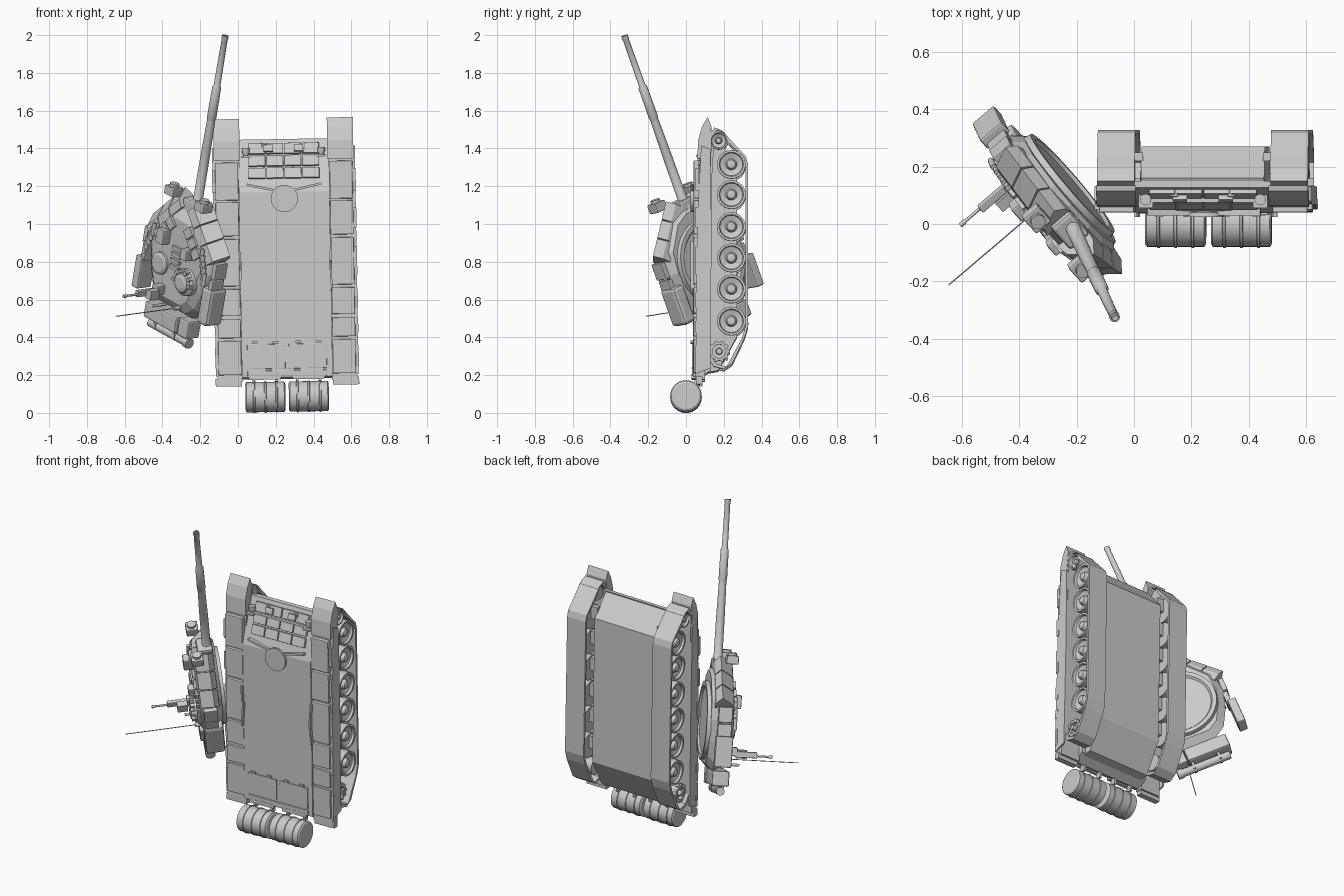
import bpy, bmesh, math
from mathutils import Matrix, Vector

if "Cube" in bpy.data.objects:
    bpy.data.objects.remove(bpy.data.objects["Cube"])

# frames: hull (x across, y belly-ward, z nose-up) and detached turret (x right, y forward, z up)
H = Matrix.Translation((.25, 0, .85)) @ Matrix.Rotation(math.radians(-1), 4, 'Y') @ Matrix.Translation((0, 0, -.85))
F = Vector((.155, -.33, .93)).normalized()
U = Vector((-.75, -.64, -.1))
U = (U - F * F.dot(U)).normalized()
R = F.cross(U)
T = Matrix((R, F, U)).transposed().to_4x4()
T.translation = (-.231, .129, .806)
MX = Matrix.Scale(-1, 4, (1, 0, 0))
AX = {'X': Matrix.Rotation(math.pi / 2, 4, 'Y'), 'Y': Matrix.Rotation(-math.pi / 2, 4, 'X'), 'Z': Matrix()}


def finish(name, bm, M):
    bm.transform(M)
    bmesh.ops.recalc_face_normals(bm, faces=bm.faces)
    me = bpy.data.meshes.new(name)
    bm.to_mesh(me)
    bm.free()
    ob = bpy.data.objects.new(name, me)
    bpy.context.collection.objects.link(ob)
    return ob


def box(name, c, s, M, rot=None, bevel=0):
    bm = bmesh.new()
    bmesh.ops.create_cube(bm, size=1, matrix=Matrix.Diagonal((*s, 1)))
    if bevel:
        bmesh.ops.bevel(bm, geom=bm.edges[:], offset=bevel, segments=2, profile=.5, affect='EDGES')
    return finish(name, bm, M @ Matrix.Translation(c) @ (rot or Matrix()))


def prism(name, prof, x0, x1, M):
    """Extrude a (y, z) outline along x."""
    bm = bmesh.new()
    a, b = [[bm.verts.new((x, y, z)) for y, z in prof] for x in (x0, x1)]
    bm.faces.new(a)
    bm.faces.new(b)
    for i in range(len(prof)):
        j = (i + 1) % len(prof)
        bm.faces.new((a[i], a[j], b[j], b[i]))
    return finish(name, bm, M)


def lathe(name, prof, c, axis, M, n=24):
    """Revolve (radius, height) pairs round an axis; ends are capped."""
    bm = bmesh.new()
    rings = [[bm.verts.new((r * math.cos(k * math.tau / n), r * math.sin(k * math.tau / n), h))
              for k in range(n)] for r, h in prof]
    for a, b, p, q in zip(rings, rings[1:], prof, prof[1:]):
        for i in range(n):
            f = bm.faces.new((a[i], a[i - 1], b[i - 1], b[i]))
            f.smooth = abs(p[1] - q[1]) > abs(p[0] - q[0])
    bm.faces.new(rings[0])
    bm.faces.new(rings[-1])
    return finish(name, bm, M @ Matrix.Translation(c) @ AX[axis])


def cyl(name, r, l, c, axis, M, n=16):
    return lathe(name, [(r, -l / 2), (r, l / 2)], c, axis, M, n)


# hull body: lower tub plus upper slab with glacis
prism("hull_tub", [(.05, .2), (.05, 1.2), (.14, 1.44), (.16, 1.45), (.27, 1.32), (.27, .4), (.17, .22)], -.215, .215, H)
prism("hull_deck", [(.037, .19), (.04, 1.17), (.128, 1.45), (.15, 1.45), (.135, 1.2), (.13, .22), (.07, .18)], -.24, .24, H)

# running gear and fenders on both sides
track = [(.12, 1.46), (.15, 1.505), (.19, 1.49), (.235, 1.44), (.318, 1.35), (.328, 1.31),
         (.328, .45), (.31, .39), (.245, .255), (.2, .225), (.145, .24), (.115, .29)]
mid = Vector((.215, .86))


def track_loop(M):
    bm = bmesh.new()
    loops = []
    for d in (0, .014):
        for x in (.237, .368):
            pts = []
            for y, z in track:
                k = Vector((y, z)) - mid
                pts.append(bm.verts.new((x, y - math.copysign(min(d, abs(k.x)), k.x),
                                         z - (math.copysign(d, k.y) if abs(k.y) > .5 else 0))))
            loops.append(pts)
    o0, o1, i0, i1 = loops
    for a, b in ((o0, o1), (o1, i1), (i1, i0), (i0, o0)):
        for i in range(len(track)):
            bm.faces.new((a[i - 1], a[i], b[i], b[i - 1]))
    finish("track", bm, M)


wheel = [(.03, -.05), (.06, -.05), (.076, -.05), (.076, .05), (.064, .05), (.06, .036), (.03, .026),
         (.022, .046), (.012, .05)]
for side, M in (("right", H), ("left", H @ MX)):
    track_loop(M)
    for z in (.48, .65, .815, .98, 1.15, 1.31):
        lathe(side + "_road_wheel", wheel, (.305, .24, z), 'X', M)
        box(side + "_suspension_arm", (.235, .235, z + .03), (.05, .03, .08), M)
    lathe(side + "_idler", [(r * .62, h) for r, h in wheel], (.305, .173, 1.435), 'X', M)
    lathe(side + "_sprocket", [(.04, -.05), (.05, -.05), (.05, .04), (.036, .04), (.036, .02), (.018, .02), (.015, .05)],
          (.305, .175, .32), 'X', M)
    for k in range(10):
        a = k * math.tau / 10
        box(side + "_sprocket_tooth", (.335, .175 + .05 * math.cos(a), .32 + .05 * math.sin(a)), (.02, .014, .014), M,
            Matrix.Rotation(a, 4, 'X'))
    # fender with mudguards and raised stowage lids
    prism(side + "_fender", [(.05, .17), (.062, 1.0), (.075, 1.36), (.105, 1.36), (.1, 1.0), (.1, .17)], .235, .37, M)
    prism(side + "_front_mudguard", [(.06, 1.34), (.065, 1.44), (.085, 1.51), (.115, 1.56), (.135, 1.51), (.115, 1.34)],
          .232, .37, M)
    prism(side + "_side_skirt", [(.05, .2), (.06, 1.0), (.08, 1.41), (.13, 1.39), (.135, .95), (.13, .23)], .368, .378, M)
    box(side + "_rear_flap", (.31, .07, .165), (.14, .035, .04), M)
    for z, l in ((.295, .18), (.45, .1), (.59, .14), (.8, .25), (1.03, .18), (1.23, .2)):
        box(side + "_fender_box", (.303, .055, z), (.122, .03, l), M, bevel=.004)
        box(side + "_box_hinge", (.37, .06, z), (.02, .02, l * .6), M)
    # curved guard rail beside the turret opening
    for k in range(5):
        box(side + "_deck_rail", (.243 - .004 * (2 - abs(k - 2)), .034, .68 + k * .05), (.01, .02, .052), M)
    # headlight, tow hook
    lathe(side + "_headlight", [(.012, -.025), (.02, -.005), (.02, .015)], (.2, .085, 1.39), 'Z', M, 12)
    box(side + "_lamp_guard", (.2, .08, 1.36), (.05, .05, .01), M)
    box(side + "_tow_hook", (.1, .12, 1.41), (.03, .05, .03), M, bevel=.005)

# glacis armour panels, laid on the slope
slope = Matrix.Rotation(-math.atan2(.088, .28), 4, 'X')
for row, z in enumerate((1.27, 1.335, 1.4)):
    for k in range(4):
        box("glacis_panel", (-.142 + k * .095, .04 + (z - 1.17) * .314 - .006, z), (.09, .02, .058), H, slope, .003)
for x in (-.08, .08):
    box("glacis_bracket", (x, .095, 1.4), (.05, .03, .035), H, slope)
box("glacis_rail", (0, .085, 1.362), (.42, .02, .008), H)
for s in (-1, 1):
    box("splash_guard", (s * .1, .042, 1.19), (.2, .024, .012), H, Matrix.Rotation(s * -.22, 4, 'Y'))
lathe("driver_hatch", [(.072, -.01), (.07, .006), (.05, .012)], (0, .04, 1.135), 'Y', H @ Matrix.Translation((0, -.006, 0)))
# engine deck panels and rear plate fittings
for x, z, w, l in ((-.11, .3, .2, .13), (.11, .3, .2, .13), (0, .21, .42, .03)):
    box("engine_panel", (x, .037, z), (w, .012, l), H, bevel=.002)
for x in (-.17, -.06, .06, .17):
    box("engine_hinge", (x, .03, .375), (.03, .012, .012), H)
for x in (-.118, .112):
    # fuel drum with raised bands and mounting arms
    prof = [(.07, -.106), (.08, -.1)]
    for h in (-.06, 0, .06):
        prof += [(.08, h - .006), (.084, h - .004), (.084, h + .004), (.08, h + .006)]
    lathe("fuel_drum", prof + [(.08, .1), (.07, .106)], (x, 0, .086), 'X', H, 32)
    for d in (-.06, .06):
        box("drum_arm", (x + d, .06, .175), (.015, .03, .06), H)
    box("drum_rack", (x, .04, .19), (.17, .02, .025), H)

# turret shell: stacked plan outlines
plan = [(.06, .33), (.15, .29), (.26, .15), (.275, .02), (.24, -.12), (.19, -.23), (.12, -.285)]
plan = plan + [(-x, y) for x, y in reversed(plan)]
bm = bmesh.new()
rings = [[bm.verts.new((x * s, y * s, u)) for x, y in plan] for u, s in ((0, .86), (.04, 1), (.105, .88), (.135, .72))]
for a, b in zip(rings, rings[1:]):
    for i in range(len(plan)):
        bm.faces.new((a[i - 1], a[i], b[i], b[i - 1]))
bm.faces.new(rings[0])
bm.faces.new(rings[-1])
finish("turret_shell", bm, T)
lathe("turret_ring", [(.19, -.01), (.2, -.022), (.225, -.022), (.23, 0), (.23, .01)], (0, 0, 0), 'Z', T, 40)

# wedge armour along the cheeks, searchlights and side gear
wedge = [(-.05, .015), (.0, .02), (.045, .05), (-.02, .125), (-.07, .135)]
a, b = Vector((.075, .355)), Vector((.29, .12))
ang = math.atan2(b.y - a.y, b.x - a.x)
for M in (T, T @ MX):
    C = M @ Matrix.Translation((a.x, a.y, 0)) @ Matrix.Rotation(ang, 4, 'Z')
    w = (b - a).length / 3
    for k in range(3):
        prism("cheek_armour", wedge, k * w + .003, (k + 1) * w - .003, C)
    for k in range(2):
        box("side_armour", (.285 - k * .008, .055 - k * .1, .075), (.03, .09, .08), M, bevel=.004)
    box("searchlight", (.125, .365, .115), (.075, .05, .07), M, bevel=.006)
    cyl("searchlight_lens", .026, .02, (.125, .395, .115), 'Y', M)
    # smoke launchers
    for k in range(5):
        cyl("smoke_tube", .011, .07, (.2 + k * .012, .12 - k * .03, .14), 'Y', M @ Matrix.Rotation(0, 4, 'Z'), 10)
    # roof armour tiles
    for k in range(3):
        box("roof_tile", (.075 + k * .04, .2 - k * .045, .14), (.05, .06, .02), M, Matrix.Rotation(ang, 4, 'Z'))

# main gun with sleeve steps
g = [(.034, -.06), (.034, .02), (.026, .03), (.025, .3), (.022, .5), (.022, .51), (.025, .52), (.024, .69),
     (.018, .7), (.016, .96), (.018, .965), (.018, .985), (.012, .985), (.012, .95)]
lathe("main_gun", g, (0, .3, .047), 'Y', T)
box("mantlet", (0, .31, .06), (.11, .09, .09), T, bevel=.012)

# stowage round the turret rear
box("right_stowage_box", (.26, -.15, .065), (.08, .21, .115), T, bevel=.018)
box("left_stowage_box", (-.295, -.16, .075), (.05, .18, .1), T, bevel=.008)
box("rear_stowage_box", (-.05, -.325, .085), (.26, .09, .1), T, bevel=.01)
box("rear_small_box", (.125, -.325, .075), (.08, .1, .09), T, bevel=.008)
cyl("snorkel_tube", .024, .3, (-.01, -.4, .09), 'X', T)
cyl("snorkel_cap", .029, .03, (.15, -.4, .09), 'X', T)
for x in (-.1, .06):
    box("snorkel_strap", (x, -.385, .09), (.015, .06, .054), T)

# roof: cupola, hatch, sights, machine gun, antenna
lathe("commander_cupola", [(.075, .12), (.072, .155), (.055, .165), (.05, .18), (.03, .186)], (.115, -.065, 0), 'Z', T)
for k in range(6):
    t = k * math.pi / 5
    box("cupola_periscope", (.115 + .065 * math.cos(t), -.065 + .065 * math.sin(t), .168), (.022, .018, .025), T,
        Matrix.Rotation(t, 4, 'Z'))
lathe("gunner_hatch", [(.062, .12), (.06, .148), (.045, .156)], (-.11, -.04, 0), 'Z', T)
box("gunner_sight", (-.1, .12, .155), (.06, .08, .06), T, bevel=.006)
box("commander_sight", (.1, .09, .155), (.05, .06, .055), T, bevel=.006)
cyl("wind_sensor", .008, .09, (-.04, -.25, .16), 'Z', T, 10)
for k in range(4):
    box("roof_rib", (.01, -.02 + k * .035, .142), (.07, .018, .022), T)
box("gun_mount", (-.07, -.17, .155), (.05, .05, .06), T, bevel=.005)
box("machine_gun_body", (-.08, -.185, .235), (.025, .035, .13), T, bevel=.004)
box("ammo_box", (-.045, -.185, .215), (.04, .05, .06), T)
lathe("machine_gun_barrel", [(.009, .29), (.006, .31), (.006, .365), (.009, .37), (.009, .39)], (-.08, -.19, 0), 'Z', T, 10)
cyl("antenna_base", .012, .06, (.075, -.226, .13), 'Z', T, 10)
cyl("antenna", .0025, .45, (.075, -.226, .34), 'Z', T, 6)
